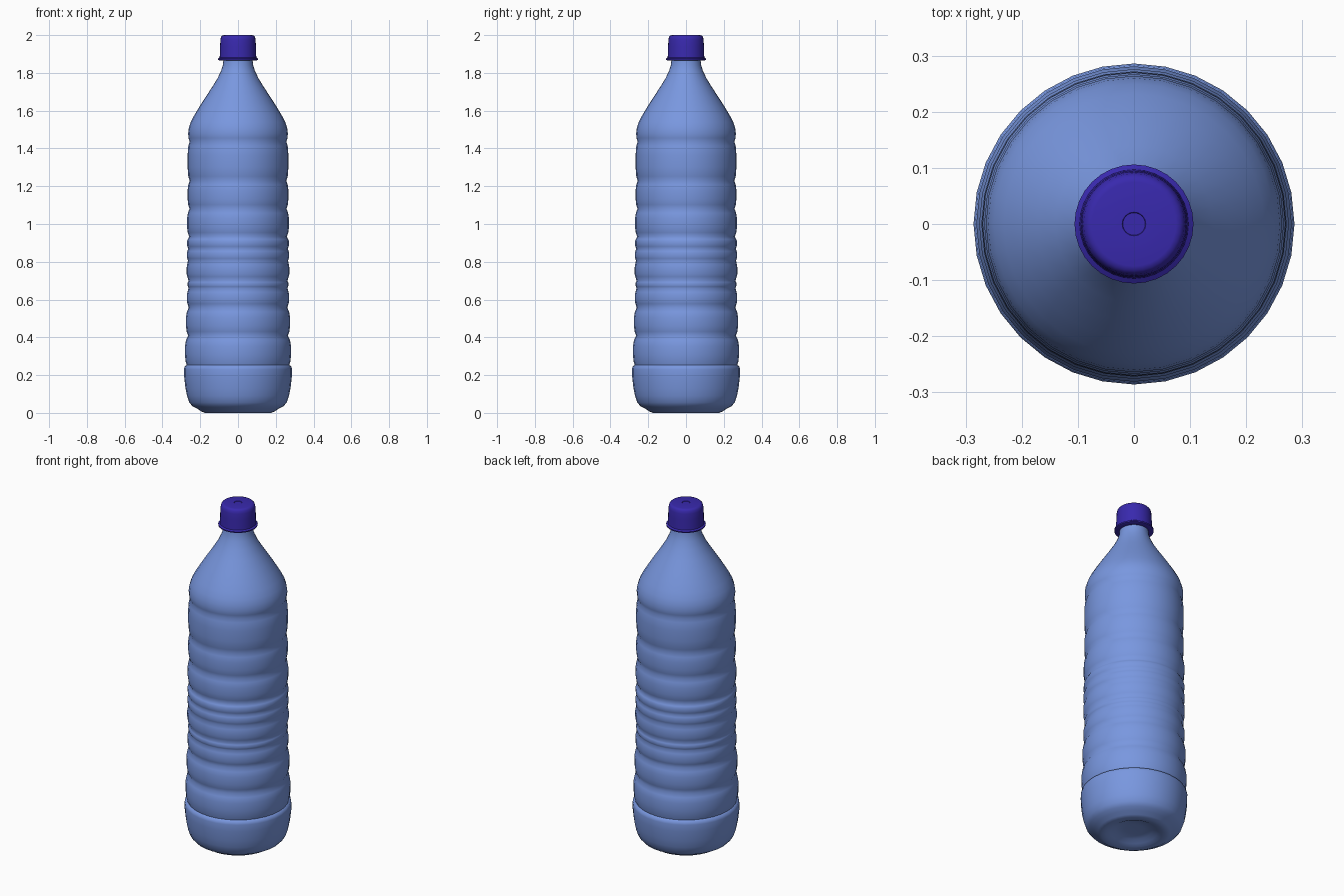
import bpy, bmesh, math

SEG = 32


def material(name, color):
    m = bpy.data.materials.new(name)
    m.diffuse_color = color
    return m


def lathe(name, profile, mat, angle):
    """Spin an (r, z) profile around z; r = 0 points become poles."""
    bm = bmesh.new()
    rings = []
    for r, z in profile:
        if r == 0:
            rings.append([bm.verts.new((0, 0, z))] * SEG)
        else:
            rings.append([bm.verts.new((r * math.cos(2 * math.pi * i / SEG),
                                        r * math.sin(2 * math.pi * i / SEG), z))
                          for i in range(SEG)])
    for a, b in zip(rings, rings[1:]):
        for i in range(SEG):
            j = (i + 1) % SEG
            quad = list(dict.fromkeys((a[i], a[j], b[j], b[i])))
            bm.faces.new(quad)
    bmesh.ops.recalc_face_normals(bm, faces=bm.faces[:])
    mesh = bpy.data.meshes.new(name)
    bm.to_mesh(mesh)
    bm.free()
    ob = bpy.data.objects.new(name, mesh)
    bpy.context.collection.objects.link(ob)
    mesh.materials.append(mat)
    bpy.ops.object.select_all(action='DESELECT')
    ob.select_set(True)
    bpy.context.view_layer.objects.active = ob
    bpy.ops.object.shade_smooth_by_angle(angle=math.radians(angle))
    return ob


# Recessed base and rounded foot
profile = [(0, 0.03), (0.05, 0.03), (0.10, 0.026), (0.125, 0.012), (0.15, 0.005),
           (0.175, 0.0), (0.195, 0.008), (0.215, 0.022), (0.24, 0.034),
           (0.258, 0.055), (0.27, 0.09), (0.278, 0.13), (0.285, 0.19),
           (0.286, 0.23), (0.283, 0.246)]

# Ribbed body: groove (z, r) and the radius of the bulge above it
ribs = [(0.253, 0.272, 0.281), (0.408, 0.264, 0.276), (0.557, 0.261, 0.271),
        (0.66, 0.262, 0.267), (0.70, 0.262, 0.272), (0.805, 0.265, 0.271),
        (0.868, 0.264, 0.270), (0.932, 0.258, 0.270), (1.08, 0.257, 0.267),
        (1.23, 0.256, 0.267), (1.435, 0.256, 0.265)]
for (z0, r0, bulge), (z1, r1, _) in zip(ribs, ribs[1:]):
    h = z1 - z0
    e = min(0.022, h * 0.2)
    profile += [(r0, z0), (r0 + (bulge - r0) * 0.65, z0 + e), (bulge, z0 + h * 0.35),
                (bulge, z0 + h * 0.65), (r1 + (bulge - r1) * 0.65, z1 - e)]

# Shoulder and neck
profile += [(0.256, 1.435), (0.262, 1.455), (0.264, 1.48), (0.26, 1.51),
            (0.25, 1.54), (0.232, 1.575), (0.205, 1.62), (0.173, 1.67),
            (0.14, 1.72), (0.109, 1.77), (0.09, 1.81), (0.08, 1.84),
            (0.077, 1.87), (0.077, 1.89)]
lathe("bottle_body", profile, material("bottle_blue", (0.19, 0.31, 0.74, 1)), 60)

# Screw cap with flared collar
cap = [(0.077, 1.865), (0.095, 1.865), (0.105, 1.869), (0.106, 1.876), (0.097, 1.882),
       (0.096, 1.90), (0.095, 1.94), (0.093, 1.975), (0.090, 1.99),
       (0.083, 1.998), (0.075, 2.0), (0.021, 2.0), (0.02, 1.998), (0, 1.998)]
lathe("screw_cap", cap, material("cap_indigo", (0.04, 0.022, 0.42, 1)), 50)
